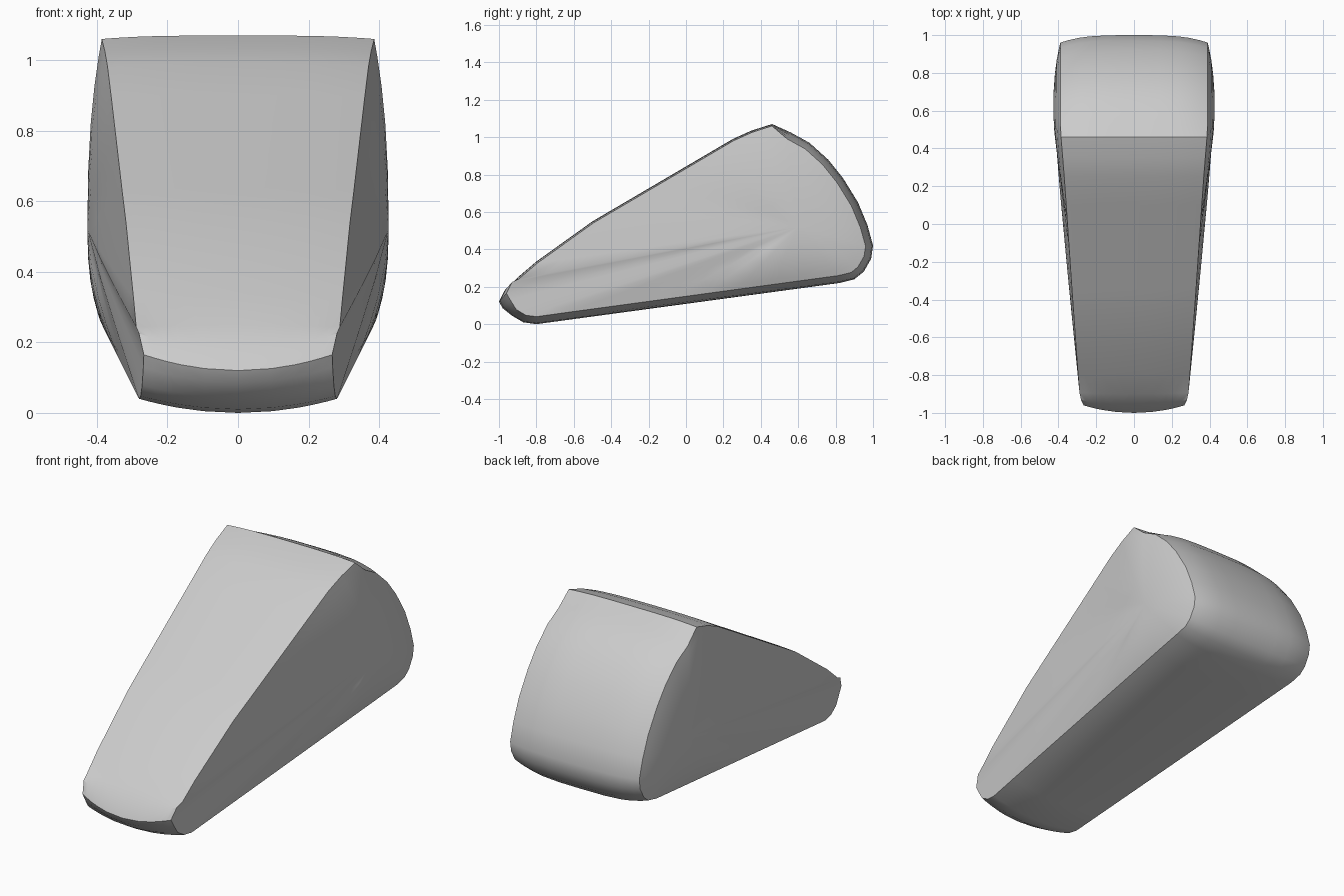
import bpy
import bmesh
import math
from mathutils import Vector

default_cube = bpy.data.objects.get("Cube")
if default_cube:
    bpy.data.objects.remove(default_cube, do_unlink=True)

# Centre-line outline (y, z), running up the slope, round the back, along the base
OUTLINE = [
    (-1, .12), (-.97, .18), (-.9, .25), (-.8, .335), (-.5, .55), (.25, .99), (.35, 1.035),
    (.46, 1.07), (.56, 1.025), (.66, .97), (.76, .88), (.84, .78), (.92, .65),
    (.97, .53), (1, .42), (.99, .35), (.95, .28), (.9, .24), (.82, .22),
    (-.8, 0), (-.87, .01), (-.93, .045), (-.98, .085),
]
ACROSS = [0, .35, .6, .75, .9, 1]
RINGS = [.9, .75, .55, .3]
SIDE_PEAK = Vector((.427, .6, .52))


def clamp(value, low=0.0, high=1.0):
    return max(low, min(high, value))


def subdivide(points, step=.2):
    """Split the long straight runs of a closed outline."""
    result = []
    for i, point in enumerate(points):
        a, b = Vector(point), Vector(points[(i + 1) % len(points)])
        count = max(1, math.ceil((b - a).length / step))
        result += [a.lerp(b, k / count) for k in range(count)]
    return result


def rim_point(profile, i):
    """Edge of the side face: the outline pulled inward, at the tapered half width."""
    p = profile[i]
    before = (p - profile[i - 1]).normalized()
    after = (profile[(i + 1) % len(profile)] - p).normalized()
    along = (before + after).normalized()
    normal = Vector((-along.y, along.x))
    on_slope = normal.y > .6 and p.x < .5
    if p.x < -.96:
        inset = Vector((.04, .045))
    else:
        inset = -normal * (.01 if on_slope else .04)
    width = min(.39, .335 + .068 * p.x + .02 * clamp(normal.y))
    return Vector((width, p.x + inset.x, p.y + inset.y))


def half_section(p, rim):
    """Points from the centre line over the rim to near the side peak."""
    centre = Vector((0, p.x, p.y))
    bow = 2 + 1.5 * clamp((p.x + .6) / 1.2)
    points = []
    for u in ACROSS:
        point = centre.lerp(rim, u ** bow)
        point.x = rim.x * u
        points.append(point)
    swell = 1.1 + 1.4 * clamp((rim.y + .1) / .5)
    for t in RINGS:
        point = SIDE_PEAK.lerp(rim, t)
        point.x = rim.x + (SIDE_PEAK.x - rim.x) * (1 - t ** swell)
        points.append(point)
    return points


# Wedge body: one half lofted, then mirrored
profile = subdivide(OUTLINE)
bm = bmesh.new()
rows = []
for i, p in enumerate(profile):
    rows.append([bm.verts.new(v) for v in half_section(p, rim_point(profile, i))])
peak = bm.verts.new(SIDE_PEAK)
for i, row in enumerate(rows):
    following = rows[(i + 1) % len(rows)]
    for j in range(len(row) - 1):
        bm.faces.new((row[j], following[j], following[j + 1], row[j + 1]))
    bm.faces.new((row[-1], following[-1], peak))

bmesh.ops.mirror(bm, geom=bm.verts[:] + bm.edges[:] + bm.faces[:],
                 axis='X', merge_dist=.0001)
bmesh.ops.remove_doubles(bm, verts=bm.verts, dist=.0001)
bmesh.ops.recalc_face_normals(bm, faces=bm.faces)
mesh = bpy.data.meshes.new("wedge_body")
bm.to_mesh(mesh)
bm.free()

# Plain grey finish
grey = bpy.data.materials.new("light_grey")
grey.use_nodes = True
colour = (.6, .6, .6, 1)
grey.diffuse_color = colour
grey.node_tree.nodes["Principled BSDF"].inputs["Base Color"].default_value = colour
mesh.materials.append(grey)

body = bpy.data.objects.new("wedge_body", mesh)
bpy.context.collection.objects.link(body)
bpy.ops.object.select_all(action='DESELECT')
body.select_set(True)
bpy.context.view_layer.objects.active = body
bpy.ops.object.shade_smooth_by_angle(angle=math.radians(32))
